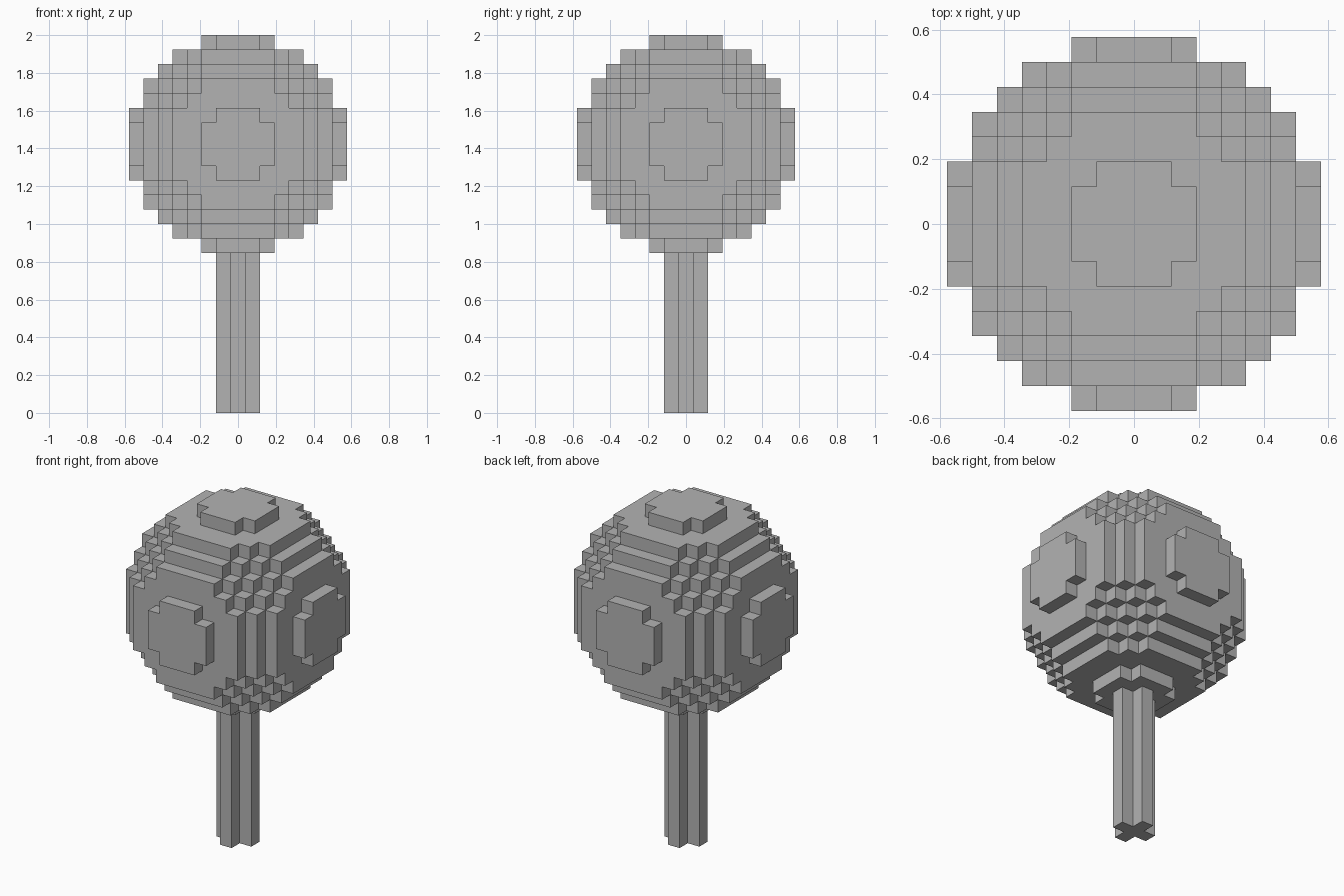
import bpy
import bmesh
from mathutils import Vector

if "Cube" in bpy.data.objects:
    bpy.data.objects.remove(bpy.data.objects["Cube"])

U = 2 / 26            # edge of one block
STICK_BLOCKS = 11     # stick height in blocks
R = 7                 # ball half-width in blocks, around a centre block
CENTRE_Z = (STICK_BLOCKS + R + 0.5) * U

grey = bpy.data.materials.new("plain_grey")
grey.diffuse_color = (0.45, 0.45, 0.45, 1)
grey.use_nodes = True
grey.node_tree.nodes["Principled BSDF"].inputs["Base Color"].default_value = grey.diffuse_color


def finish(bm, name):
    bmesh.ops.remove_doubles(bm, verts=bm.verts, dist=1e-5)
    bmesh.ops.recalc_face_normals(bm, faces=bm.faces)
    mesh = bpy.data.meshes.new(name)
    bm.to_mesh(mesh)
    bm.free()
    mesh.materials.append(grey)
    obj = bpy.data.objects.new(name, mesh)
    bpy.context.collection.objects.link(obj)
    return obj


# Ball: outer skin of all blocks whose centres lie inside a sphere
def inside(p):
    return p.length_squared < (R + 0.5) ** 2


bm = bmesh.new()
centre = Vector((0, 0, CENTRE_Z))
axes = [Vector(a) for a in ((1, 0, 0), (0, 1, 0), (0, 0, 1))]
span = range(-R, R + 1)
for cell in (Vector((i, j, k)) for i in span for j in span for k in span):
    if not inside(cell):
        continue
    for n in range(3):
        a, b = axes[(n + 1) % 3] / 2, axes[(n + 2) % 3] / 2
        for side in (1, -1):
            step = axes[n] * side
            if inside(cell + step):
                continue
            # skip the patch covered by the stick
            if n == 2 and cell.z == -R and side < 0 and abs(cell.x) + abs(cell.y) <= 1:
                continue
            mid = cell + step / 2
            corners = [mid + a + b, mid - a + b, mid - a - b, mid + a - b]
            if side < 0:
                corners.reverse()
            bm.faces.new([bm.verts.new(centre + c * U) for c in corners])
finish(bm, "block_ball")

# Stick: plus-shaped profile extruded up to the ball
bm = bmesh.new()
h, w = 0.5 * U, 1.5 * U
quarter = [(w, -h), (w, h), (h, h)]
profile = []
for turn in range(4):
    profile += quarter
    quarter = [(-y, x) for x, y in quarter]
base = bm.faces.new([bm.verts.new((x, y, 0)) for x, y in profile])
top = bmesh.ops.extrude_face_region(bm, geom=[base], use_keep_orig=True)["geom"]
bmesh.ops.translate(bm, vec=(0, 0, STICK_BLOCKS * U),
                    verts=[v for v in top if isinstance(v, bmesh.types.BMVert)])
# the upper end is hidden against the ball
bmesh.ops.delete(bm, geom=[f for f in top if isinstance(f, bmesh.types.BMFace)],
                 context='FACES_ONLY')
finish(bm, "stick")
